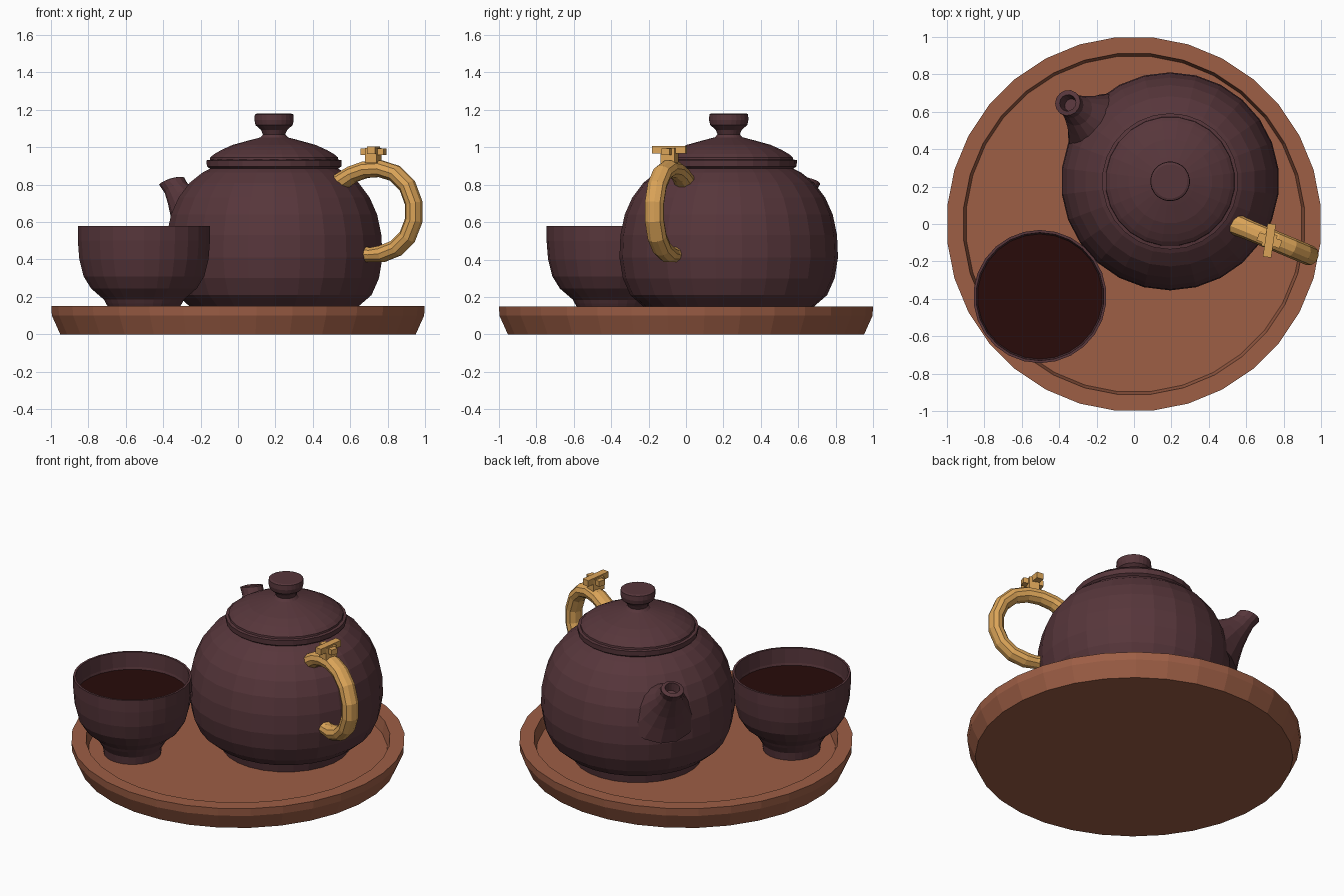
import bpy, bmesh, math
from mathutils import Vector, Matrix

if "Cube" in bpy.data.objects:
    bpy.data.objects.remove(bpy.data.objects["Cube"])


def srgb(r, g, b):
    lin = lambda c: (c / 255 / 12.92) if c < 11 else ((c / 255 + 0.055) / 1.055) ** 2.4
    return (lin(r), lin(g), lin(b), 1)


def material(name, rgb):
    m = bpy.data.materials.new(name)
    m.diffuse_color = srgb(*rgb)
    m.use_nodes = True
    m.node_tree.nodes["Principled BSDF"].inputs["Base Color"].default_value = m.diffuse_color
    return m


CLAY = material("purple_clay", (87, 54, 59))
WOOD = material("reddish_wood", (157, 94, 69))
GOLD = material("gold", (219, 164, 88))
TEA = material("dark_tea", (40, 11, 10))


def finish(name, bm, mat, loc=(0, 0, 0)):
    """Turn a bmesh into a flat shaded object."""
    bmesh.ops.recalc_face_normals(bm, faces=bm.faces)
    me = bpy.data.meshes.new(name)
    bm.to_mesh(me)
    bm.free()
    me.materials.append(mat)
    ob = bpy.data.objects.new(name, me)
    ob.location = loc
    bpy.context.collection.objects.link(ob)
    return ob


def skin(bm, rings):
    """Bridge consecutive rings of points and cap both ends."""
    vs = [[bm.verts.new(p) for p in ring] for ring in rings]
    n = len(vs[0])
    for a, b in zip(vs, vs[1:]):
        for i in range(n):
            j = (i + 1) % n
            bm.faces.new((a[i], a[j], b[j], b[i]))
    bm.faces.new(vs[0])
    bm.faces.new(vs[-1])


def lathe(name, profile, sides, mat, loc=(0, 0, 0)):
    """Revolve (radius, z) points about the z axis."""
    bm = bmesh.new()
    ang = [2 * math.pi * (i + 0.5) / sides for i in range(sides)]
    skin(bm, [[(r * math.cos(a), r * math.sin(a), z) for a in ang] for r, z in profile])
    return finish(name, bm, mat, loc)


def tube(name, path, radii, sides, mat, side_axis, stretch=1.0):
    """Sweep a round section along a planar path; side_axis is the plane normal."""
    bm = bmesh.new()
    pts = [Vector(p) for p in path]
    side = Vector(side_axis).normalized()
    rings = []
    for i, (p, r) in enumerate(zip(pts, radii)):
        t = (pts[min(i + 1, len(pts) - 1)] - pts[max(i - 1, 0)]).normalized()
        up = side.cross(t).normalized()
        rings.append([p + r * (stretch * math.cos(a) * side + math.sin(a) * up)
                      for a in (2 * math.pi * k / sides for k in range(sides))])
    skin(bm, rings)
    return finish(name, bm, mat)


# Tray with a recessed floor
lathe("tray", [(0.955, 0.0), (1.0, 0.1), (1.003, 0.15), (0.915, 0.15), (0.9, 0.07)], 32, WOOD)

# Teapot body with foot ring and collar
POT = (0.193, 0.228, 0)
lathe("teapot_body", [
    (0.385, 0.07), (0.395, 0.12), (0.45, 0.145), (0.525, 0.21), (0.565, 0.30),
    (0.583, 0.41), (0.578, 0.53), (0.555, 0.64), (0.515, 0.73), (0.455, 0.81),
    (0.385, 0.865), (0.345, 0.885), (0.362, 0.897), (0.364, 0.93), (0.335, 0.935)],
    26, CLAY, POT)

# Lid and knob
lathe("teapot_lid", [
    (0.33, 0.92), (0.347, 0.93), (0.345, 0.945), (0.325, 0.962), (0.285, 0.985),
    (0.225, 1.012), (0.13, 1.038), (0.075, 1.052), (0.06, 1.068), (0.07, 1.092),
    (0.1, 1.118), (0.106, 1.145), (0.104, 1.175), (0.092, 1.18)], 24, CLAY, POT)

# Spout: radial path from the pot centre, last rings turn inward to make the hole
a = math.radians(142.5)
out = Vector((math.cos(a), math.sin(a), 0))
bm = bmesh.new()
side = Vector((-out.y, out.x, 0))
rings = []
for s, z, r, tilt in [(0.43, 0.56, 0.23, 55), (0.51, 0.63, 0.165, 50), (0.57, 0.69, 0.118, 50),
                      (0.62, 0.735, 0.085, 55), (0.66, 0.78, 0.066, 60), (0.69, 0.818, 0.07, 70),
                      (0.69, 0.825, 0.045, 70), (0.67, 0.77, 0.035, 60)]:
    t = math.radians(tilt)
    up = -math.sin(t) * out + Vector((0, 0, math.cos(t)))
    c = Vector(POT) + s * out + Vector((0, 0, z))
    rings.append([c + r * (math.cos(k) * side + math.sin(k) * up)
                  for k in (2 * math.pi * i / 14 for i in range(14))])
skin(bm, rings)
finish("teapot_spout", bm, CLAY)

# Handle ring with slightly flared ends
handle_xz = [(0.50, 0.775), (0.55, 0.815), (0.61, 0.855), (0.68, 0.88), (0.76, 0.885),
             (0.84, 0.86), (0.905, 0.795), (0.94, 0.70), (0.94, 0.61), (0.905, 0.52),
             (0.845, 0.46), (0.77, 0.43), (0.71, 0.425), (0.65, 0.43)]
path = [(x, -0.005 - 0.42 * (x - 0.55), z) for x, z in handle_xz]
radii = [0.06, 0.05] + [0.047] * 10 + [0.04, 0.045]
tube("teapot_handle", path, radii, 10, GOLD, (0.42, 1, 0), 1.15)

# Bow-shaped ornament on top of the handle
bm = bmesh.new()
for size, off, turn in [((0.045, 0.18, 0.04), (0, 0, 0.985), -8),
                        ((0.13, 0.045, 0.035), (0, 0, 0.975), -20),
                        ((0.065, 0.08, 0.08), (0, 0, 0.955), -20)]:
    m = (Matrix.Translation((0.724 + off[0], -0.088 + off[1], off[2]))
         @ Matrix.Rotation(math.radians(turn), 4, 'Z') @ Matrix.Diagonal((*size, 1)))
    bmesh.ops.create_cube(bm, size=1, matrix=m)
finish("handle_ornament", bm, GOLD)

# Cup with foot and thin wall, then the tea inside
CUP = (-0.503, -0.388, 0)
lathe("cup", [
    (0.172, 0.07), (0.178, 0.12), (0.205, 0.165), (0.215, 0.185), (0.285, 0.245),
    (0.325, 0.31), (0.348, 0.40), (0.356, 0.50), (0.356, 0.578), (0.342, 0.578),
    (0.338, 0.48), (0.32, 0.40)], 26, CLAY, CUP)
lathe("tea", [(0.325, 0.42), (0.338, 0.465)], 26, TEA, CUP)
